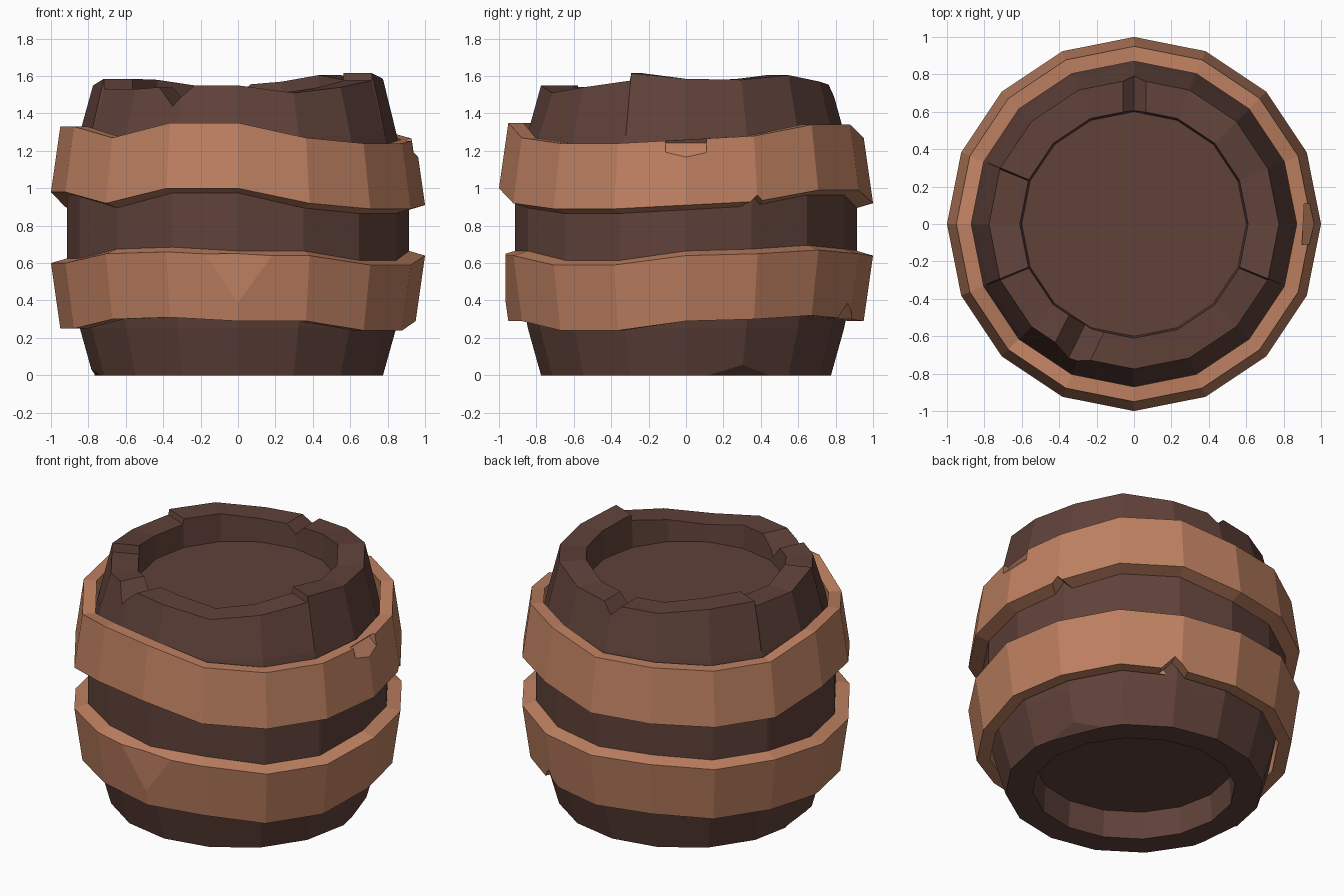
import bpy, bmesh, math
from mathutils import Matrix, Vector, Euler

if "Cube" in bpy.data.objects:
    bpy.data.objects.remove(bpy.data.objects["Cube"])


def material(name, rgb):
    m = bpy.data.materials.new(name)
    m.diffuse_color = (*rgb, 1)
    m.use_nodes = True
    m.node_tree.nodes["Principled BSDF"].inputs["Base Color"].default_value = m.diffuse_color
    return m


wood = material("dark_brown_wood", (0.117, 0.054, 0.042))
copper = material("copper_hoop", (0.515, 0.216, 0.119))


def make_object(name, columns, closed, mat):
    """Join columns of points around z; cap the two ends unless the profile is closed."""
    bm = bmesh.new()
    cols = [[bm.verts.new(p) for p in c] for c in columns]
    n, k = len(cols), len(cols[0])
    for i in range(n):
        a, b = cols[i], cols[(i + 1) % n]
        for j in range(k if closed else k - 1):
            j2 = (j + 1) % k
            bm.faces.new((a[j], b[j], b[j2], a[j2]))
    if not closed:
        bm.faces.new([c[0] for c in cols])
        bm.faces.new([c[-1] for c in cols])
    bmesh.ops.recalc_face_normals(bm, faces=bm.faces)
    me = bpy.data.meshes.new(name)
    bm.to_mesh(me)
    bm.free()
    me.materials.append(mat)
    ob = bpy.data.objects.new(name, me)
    bpy.context.collection.objects.link(ob)
    return ob


def ring_points(deg, profile):
    a = math.radians(deg)
    return [(r * math.cos(a), r * math.sin(a), z) for r, z in profile]


def cut(ob, centre, rot, size):
    """Subtract a rotated box."""
    bm = bmesh.new()
    bmesh.ops.create_cube(bm, size=1)
    mat = Matrix.Translation(centre) @ rot @ Matrix.Diagonal((*size, 1))
    bmesh.ops.transform(bm, matrix=mat, verts=bm.verts)
    me = bpy.data.meshes.new("cutter")
    bm.to_mesh(me)
    bm.free()
    me.materials.append(ob.data.materials[0])
    c = bpy.data.objects.new("cutter", me)
    bpy.context.collection.objects.link(c)
    c.hide_render = True
    mod = ob.modifiers.new("chip", 'BOOLEAN')
    mod.operation, mod.solver, mod.object = 'DIFFERENCE', 'EXACT', c
    bpy.context.view_layer.objects.active = ob
    bpy.ops.object.modifier_apply(modifier="chip")
    bpy.data.objects.remove(c)


def chip(ob, r, z, az, tilt, size):
    """Shave a corner: plane through (r, z) at azimuth az, facing outward and tilted up."""
    rot = Euler((0, math.radians(-tilt), math.radians(az))).to_matrix().to_4x4()
    a = math.radians(az)
    p = Vector((r * math.cos(a), r * math.sin(a), z))
    cut(ob, p + rot.to_3x3() @ Vector((size / 2, 0, 0)), rot, (size,) * 3)


def notch(ob, r, z, az, roll, length, size):
    """V groove along the radius; z is the bottom (or top, if size < 0) of the V."""
    rot = Euler((math.radians(roll), 0, math.radians(az))).to_matrix().to_4x4()
    a = math.radians(az)
    centre = Vector((r * math.cos(a), r * math.sin(a), z + size * 0.7071))
    cut(ob, centre, rot, (length, abs(size), abs(size)))


# Barrel body with recessed ends and an uneven, stepped top rim
rim = [(0, 1.585), (22.5, 1.58), (45, 1.605), (67.5, 1.57), (90, 1.55), (112.5, 1.55),
       (135, 1.58), (157.2, 1.585), (157.8, 1.55), (180, 1.55), (202.2, 1.585),
       (202.8, 1.53), (225, 1.53), (247.5, 1.55), (270, 1.55), (292.5, 1.51),
       (315, 1.54), (337.2, 1.575), (337.8, 1.615)]
body = make_object("barrel_body", [
    ring_points(a, [(0.6, 0.18), (0.61, 0), (0.775, 0), (0.845, 0.25), (0.915, 0.6),
                    (0.915, 0.98), (0.85, 1.28), (0.775, t), (0.61, t), (0.6, 1.4)])
    for a, t in rim], False, wood)
notch(body, 0.7, 1.44, 244, 45, 0.5, 0.2)
notch(body, 0.7, 1.49, 90, 45, 0.5, 0.2)
chip(body, 0.74, 0.0, 22.5, -42, 0.5)
chip(body, 0.75, 0.0, 186, -45, 0.25)

# Two wavy hoops, each widest at the edge facing the middle
upper_z = [1.26, 1.28, 1.34, 1.34, 1.27, 1.27, 1.25, 1.25,
           1.33, 1.33, 1.27, 1.35, 1.35, 1.27, 1.24, 1.24]
lower_z = [0.29, 0.30, 0.32, 0.30, 0.29, 0.30, 0.27, 0.27,
           0.25, 0.25, 0.30, 0.31, 0.29, 0.29, 0.24, 0.24]


def hoop(name, heights, s):
    return make_object(name, [
        ring_points(i * 22.5, [(0.87, z), (0.95, z), (1.0, z + s * 0.35), (0.915, z + s * 0.375)])
        for i, z in enumerate(heights)], True, copper)


upper = hoop("upper_hoop", upper_z, -1)
lower = hoop("lower_hoop", lower_z, 1)

# Chips knocked out of the hoops
chip(upper, 0.965, 1.165, 0, 45, 0.22)
notch(upper, 0.97, 0.965, 22.5, 45, 0.2, -0.09)
chip(lower, 0.964, 0.45, 270, 0, 0.6)
notch(lower, 0.96, 0.385, 65, 45, 0.2, -0.12)
